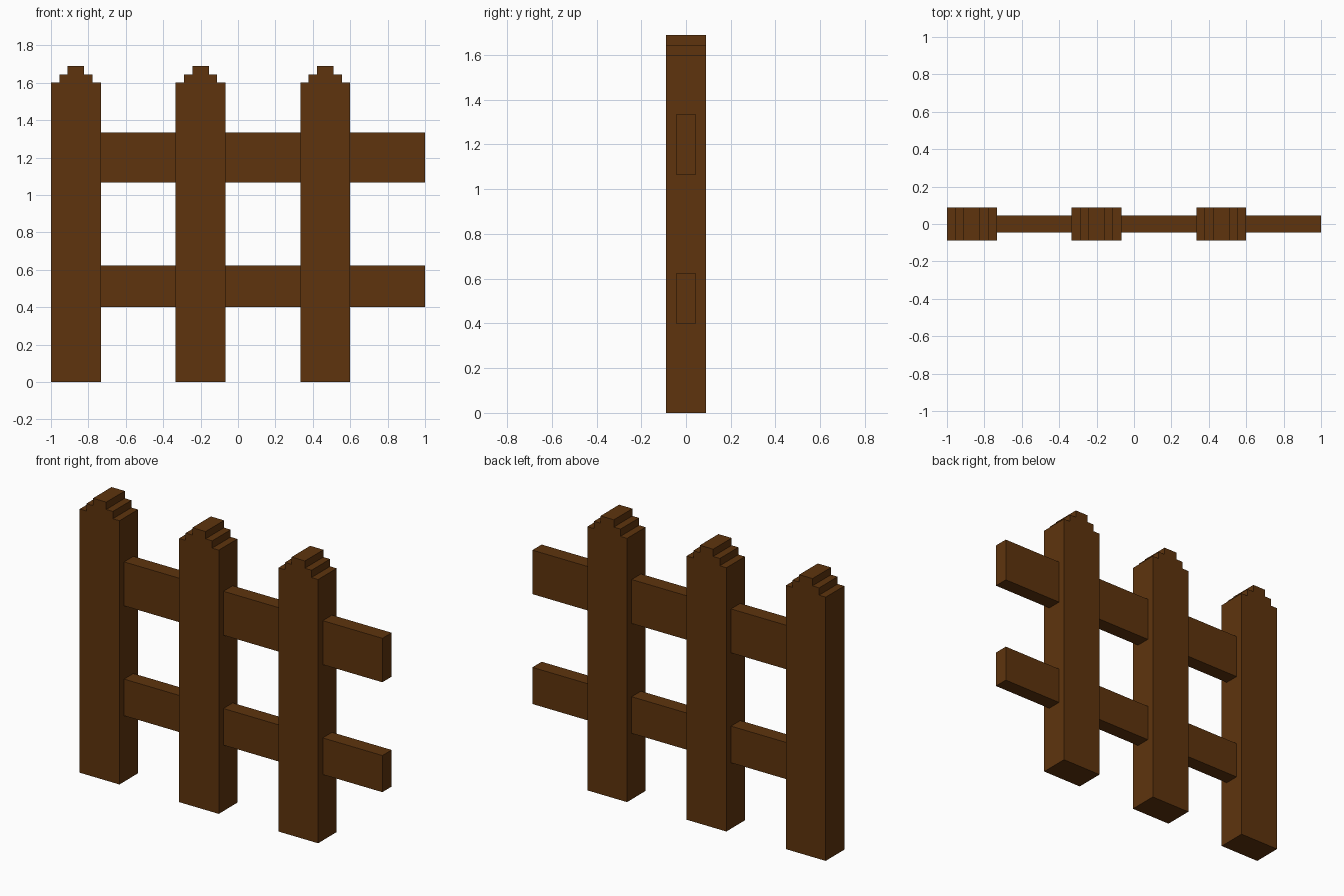
import bpy
import bmesh

cube = bpy.data.objects.get("Cube")
if cube:
    bpy.data.objects.remove(cube, do_unlink=True)

# Brown wood
wood = bpy.data.materials.new("brown_wood")
wood.use_nodes = True
colour = (0.112, 0.034, 0.004, 1.0)
wood.diffuse_color = colour
bsdf = next(n for n in wood.node_tree.nodes if n.type == 'BSDF_PRINCIPLED')
bsdf.inputs["Base Color"].default_value = colour


def extrude_profile(name, profile, half_depth, x=0.0):
    """Extrude an x-z outline symmetrically along y."""
    bm = bmesh.new()
    face = bm.faces.new([bm.verts.new((px, -half_depth, pz)) for px, pz in profile])
    ext = bmesh.ops.extrude_face_region(bm, geom=[face])
    verts = [g for g in ext["geom"] if isinstance(g, bmesh.types.BMVert)]
    bmesh.ops.translate(bm, verts=verts, vec=(0, 2 * half_depth, 0))
    bmesh.ops.recalc_face_normals(bm, faces=bm.faces[:])
    mesh = bpy.data.meshes.new(name)
    bm.to_mesh(mesh)
    bm.free()
    mesh.materials.append(wood)
    obj = bpy.data.objects.new(name, mesh)
    obj.location.x = x
    bpy.context.collection.objects.link(obj)
    return obj


# Pickets with a stepped top: right half of the outline, then mirrored
half = [(0.1333, 0), (0.1333, 1.6), (0.0889, 1.6), (0.0889, 1.6444),
        (0.0444, 1.6444), (0.0444, 1.6889)]
outline = half + [(-px, pz) for px, pz in reversed(half)]
for side, x in (("right", -0.8667), ("middle", -0.2), ("left", 0.4667)):
    extrude_profile(f"picket_{side}", outline, 0.0889, x)

# Rails running from the first picket through to the open end
for side, z0, z1 in (("lower", 0.4, 0.6222), ("upper", 1.0667, 1.3333)):
    extrude_profile(f"rail_{side}",
                    [(-0.75, z0), (1.0, z0), (1.0, z1), (-0.75, z1)], 0.0444)
